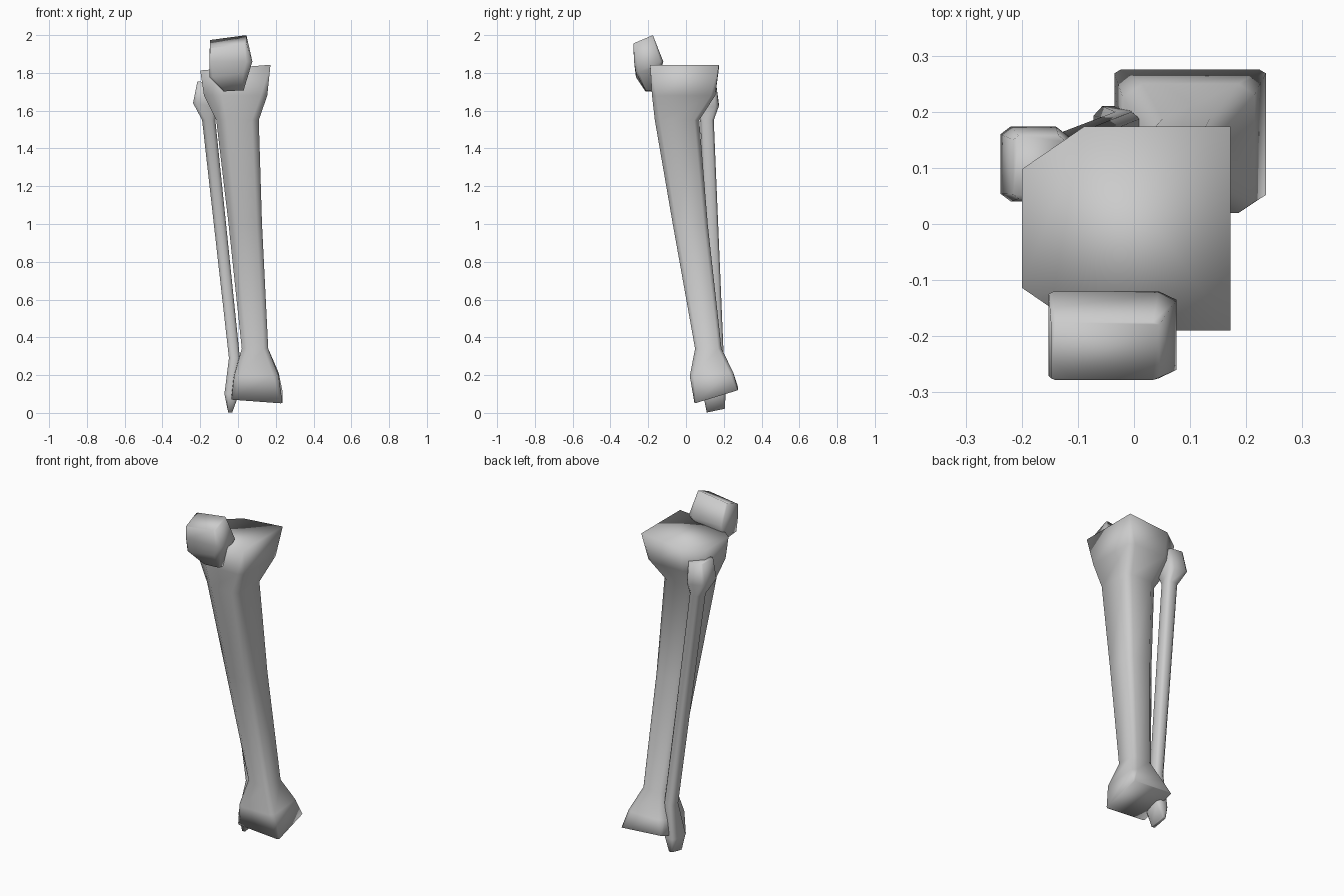
import bpy, bmesh


def ring(bm, x0, x1, y0, y1, z, tx, ty, cl, cr):
    """Box-like section; tx/ty tilt it, cl/cr chamfer its left/right corners."""
    w, d = x1 - x0, y1 - y0
    lx, ly, rx, ry = cl * w, cl * d * 0.7, cr * w, cr * d * 0.7
    pts = [(x0 + lx, y0), (x1 - rx, y0), (x1, y0 + ry), (x1, y1 - ry),
           (x1 - rx, y1), (x0 + lx, y1), (x0, y1 - ly), (x0, y0 + ly)]
    verts = []
    for x, y in pts:
        u = (2 * x - x0 - x1) / w
        v = (2 * y - y0 - y1) / d
        verts.append(bm.verts.new((x, y, z + tx * u + ty * v)))
    return verts


def bone(name, sections):
    """Loft a closed bone through a list of sections, bottom to top."""
    bm = bmesh.new()
    rings = [ring(bm, *s) for s in sections]
    for a, b in zip(rings, rings[1:]):
        for i in range(8):
            j = (i + 1) % 8
            bm.faces.new((a[i], a[j], b[j], b[i]))
    bm.faces.new(rings[0][::-1])
    bm.faces.new(rings[-1])
    bmesh.ops.remove_doubles(bm, verts=bm.verts, dist=0.0005)
    bmesh.ops.recalc_face_normals(bm, faces=bm.faces)
    for f in bm.faces:
        f.smooth = True
    me = bpy.data.meshes.new(name)
    bm.to_mesh(me)
    bm.free()
    ob = bpy.data.objects.new(name, me)
    bpy.context.collection.objects.link(ob)
    return ob


# Shin bone: flared ankle end, tapering shaft, wide plateau
bone("shin_bone", [
    (-0.035, 0.235, 0.045, 0.275, 0.095, -0.01, 0.035, 0.04, 0.04),
    (-0.02, 0.215, 0.02, 0.25, 0.205, 0, 0.01, 0.15, 0.12),
    (0.02, 0.16, 0.048, 0.188, 0.34, 0, 0, 0.22, 0.18),
    (-0.05, 0.127, -0.07, 0.115, 1.0, 0, 0, 0.22, 0.16),
    (-0.115, 0.11, -0.165, 0.07, 1.55, 0, 0, 0.24, 0.16),
    (-0.18, 0.155, -0.18, 0.155, 1.68, 0, 0, 0.28, 0.1),
    (-0.2, 0.172, -0.19, 0.174, 1.828, 0.015, 0, 0.3, 0),
])

# Calf bone: slim shaft with a knob at each end
bone("calf_bone", [
    (-0.052, -0.03, 0.11, 0.205, 0.012, 0, 0.01, 0.1, 0.1),
    (-0.072, 0.005, 0.09, 0.21, 0.1, 0, 0, 0.2, 0.2),
    (-0.048, 0.01, 0.13, 0.2, 0.29, 0, 0, 0.25, 0.25),
    (-0.19, -0.12, 0.075, 0.147, 1.55, 0, 0, 0.25, 0.25),
    (-0.238, -0.115, 0.04, 0.174, 1.63, -0.01, 0, 0.15, 0.2),
    (-0.215, -0.12, 0.045, 0.158, 1.75, -0.005, 0, 0.1, 0.15),
])

# Kneecap
bone("kneecap", [
    (-0.075, 0.03, -0.215, -0.18, 1.705, 0.003, 0, 0.1, 0.1),
    (-0.15, 0.06, -0.265, -0.14, 1.8, 0.015, 0.01, 0.08, 0.15),
    (-0.152, 0.076, -0.275, -0.12, 1.86, 0, 0, 0.04, 0.14),
    (-0.148, 0.045, -0.278, -0.175, 1.965, 0.013, 0.022, 0.04, 0.06),
])
